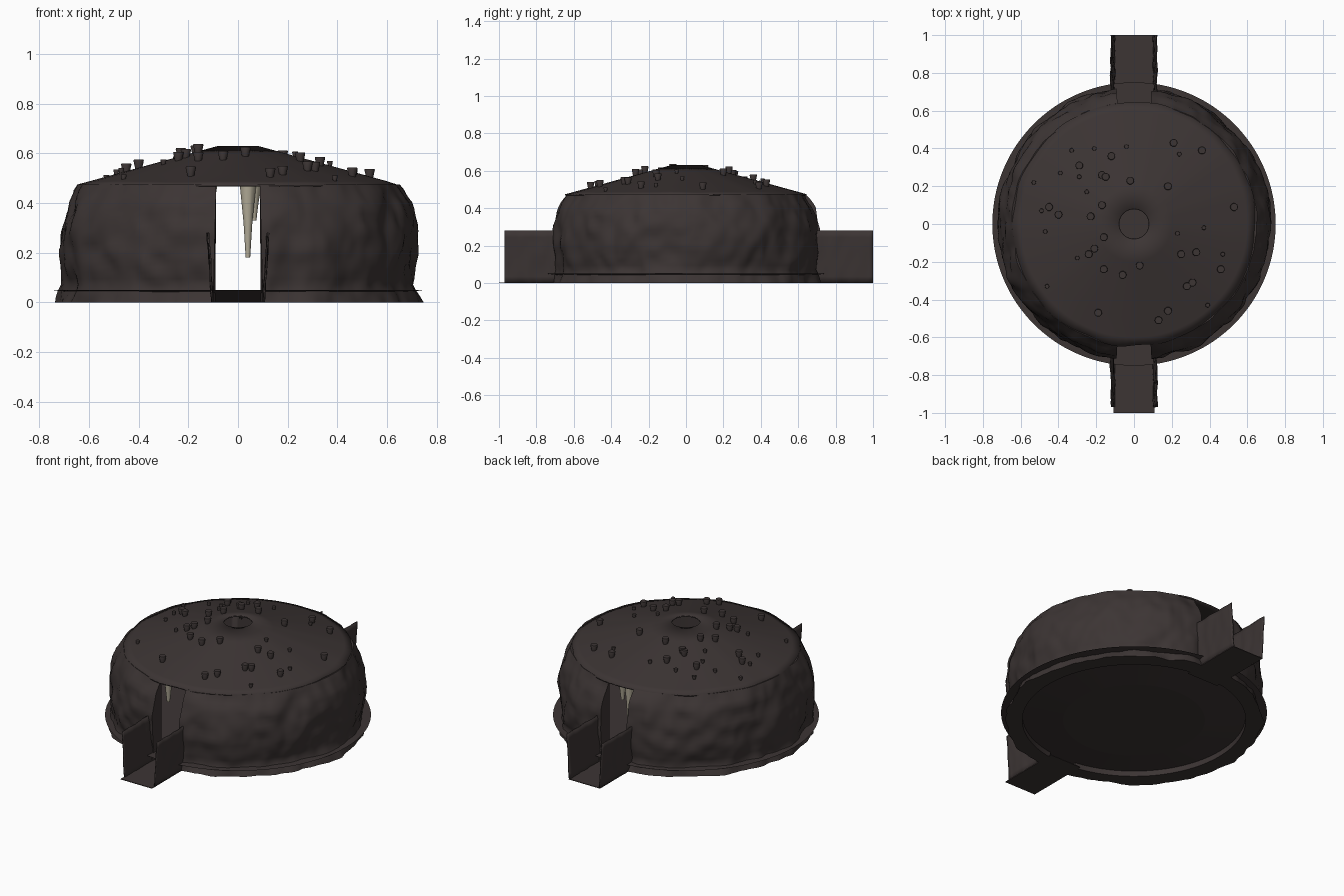
import bpy, bmesh, math
from mathutils import Vector, noise

if "Cube" in bpy.data.objects:
    bpy.data.objects.remove(bpy.data.objects["Cube"])


def material(name, color):
    m = bpy.data.materials.new(name)
    m.use_nodes = True
    m.diffuse_color = (*color, 1)
    m.node_tree.nodes["Principled BSDF"].inputs["Base Color"].default_value = (*color, 1)
    return m


ROCK = material("dark rock", (0.045, 0.035, 0.034))
BONE = material("pale limestone", (0.46, 0.42, 0.32))


def finish(bm, name, mat, smooth=None):
    bmesh.ops.recalc_face_normals(bm, faces=bm.faces)
    mesh = bpy.data.meshes.new(name)
    bm.to_mesh(mesh)
    bm.free()
    mesh.materials.append(mat)
    obj = bpy.data.objects.new(name, mesh)
    bpy.context.collection.objects.link(obj)
    if smooth:
        bpy.ops.object.select_all(action="DESELECT")
        obj.select_set(True)
        bpy.context.view_layer.objects.active = obj
        bpy.ops.object.shade_smooth_by_angle(angle=math.radians(smooth))
    return obj


def grid(bm, rows, cols, point, close_rows=False, close_cols=False):
    """Quad sheet whose vertices come from point(row, col)."""
    v = [[bm.verts.new(point(i, j)) for j in range(cols)] for i in range(rows)]
    for i in range(rows if close_rows else rows - 1):
        for j in range(cols if close_cols else cols - 1):
            a, b = (i + 1) % rows, (j + 1) % cols
            bm.faces.new((v[i][j], v[i][b], v[a][b], v[a][j]))
    return v


def polar(r, a, z):
    return Vector((r * math.cos(a), r * math.sin(a), z))


def lerp_profile(profile, z):
    for (r0, z0), (r1, z1) in zip(profile, profile[1:]):
        if z <= z1:
            return r0 + (r1 - r0) * (z - z0) / (z1 - z0)
    return profile[-1][0]


# Rough cave wall: two arcs with a doorway at the front and the back
OUTER = [(0.725, 0), (0.7, 0.07), (0.72, 0.2), (0.715, 0.3), (0.69, 0.4), (0.645, 0.475)]
LAYERS, SEGMENTS, GAP = 20, 120, 0.145


def wall_half(name, start):
    bm = bmesh.new()

    def point(i, j):
        a = start + GAP + (math.pi - 2 * GAP) * j / (SEGMENTS - 1)
        if i > LAYERS:                       # inner face
            return polar(0.63, a, 0.47 if i == LAYERS + 1 else 0)
        z = 0.475 * i / LAYERS
        r = lerp_profile(OUTER, z)
        p = polar(r, a, z)
        bump = noise.noise(p * 5) * 0.022 + noise.noise(p * 12) * 0.015
        bump += noise.noise(p * 26) * 0.004
        r += bump * (0.6 if i == LAYERS else 1)
        # keep the door jambs straight and parallel
        p = polar(r, a, z)
        if j in (0, SEGMENTS - 1):
            p.x = math.copysign(0.1 - 0.025 * z, p.x)
        return p

    v = grid(bm, LAYERS + 3, SEGMENTS, point, close_rows=True)
    for j in (0, SEGMENTS - 1):
        bm.faces.new([row[j] for row in v])
    finish(bm, name, ROCK, 50)


wall_half("left_cave_wall", -math.pi / 2)
wall_half("right_cave_wall", math.pi / 2)


# Sloped ceiling with faint radial folds and an open smoke hole
def ceiling_height(r):
    return 0.63 - (r - 0.08) * 0.275


bm = bmesh.new()
RADII = [0.08, 0.2, 0.35, 0.5, 0.6, 0.645]


def ceiling_point(i, j):
    a = math.tau * j / 96
    r = RADII[i]
    fold = noise.noise(polar(4, a, 0)) * 0.008 * (r - 0.08)
    rough = noise.noise(polar(r * 7, a, 3)) * 0.012 if i == 5 else 0
    return polar(r + rough, a, ceiling_height(r) + fold)


grid(bm, len(RADII), 96, ceiling_point, close_cols=True)
roof = finish(bm, "cave_ceiling", ROCK, 40)
shell = roof.modifiers.new("thickness", "SOLIDIFY")
shell.thickness = 0.008
shell.offset = -1

# Shallow dished floor slab
bm = bmesh.new()
bmesh.ops.create_cone(bm, cap_ends=True, segments=96, radius1=0.4, radius2=0.75, depth=0.048)
bmesh.ops.translate(bm, verts=bm.verts, vec=(0, 0, 0.026))
finish(bm, "cave_floor", ROCK)


# Open entrance channels: flat floor and two outward-leaning walls
def channel(name, side, wall_end):
    bm = bmesh.new()
    bmesh.ops.create_cube(bm, size=1)
    bmesh.ops.scale(bm, verts=bm.verts, vec=(0.215, 0.4, 0.004))
    bmesh.ops.translate(bm, verts=bm.verts, vec=(0, side * 0.8, 0.002))
    finish(bm, name + "_floor", ROCK)
    for x_side, label in ((1, "left"), (-1, "right")):
        bm = bmesh.new()

        def point(i, j):
            y = 0.66 + (wall_end - 0.66) * j / 16
            z = 0.28 * i / 8
            x = 0.106 + 0.018 * i / 8
            x += noise.noise(Vector((x_side * 3, side * y * 22, z * 9))) * 0.006
            return x_side * x, side * y, z

        grid(bm, 9, 17, point)
        wall = finish(bm, f"{name}_{label}_wall", ROCK, 50)
        wall.modifiers.new("thickness", "SOLIDIFY").thickness = 0.006


channel("front_entrance", -1, 0.97)
channel("back_entrance", 1, 1)


# Hanging stalactites whose blunt roots break through the ceiling
def stalactite(name, x, y, rings, mat, sides=10):
    bm = bmesh.new()
    v = grid(bm, len(rings), sides,
             lambda i, j: polar(rings[i][0], math.tau * j / sides, rings[i][1]) + Vector((x, y, 0)),
             close_cols=True)
    bm.faces.new(v[0])
    bm.faces.new(v[-1])
    finish(bm, name, mat, 40)


# positions in hundredths
LARGE = [(-12, 36), (21, 43), (36, 39), (-29, 31), (-17, 26), (-15, 25), (-2, 23), (18, 20),
         (-17, 10), (-23, 4), (-45, 9), (-40, 5), (53, 9), (-16, -7), (-21, -13), (-24, -16),
         (25, -16), (33, -15), (46, -24), (-16, -24), (3, -22), (-6, -27), (31, -31),
         (28, -33), (18, -46), (13, -51), (-19, -47)]
SMALL = [(-33, 39), (-21, 40), (-4, 41), (24, 37), (-39, 27), (-29, 25), (-25, 17), (-53, 22),
         (-49, 7), (-47, -4), (37, -2), (23, -5), (-30, -18), (47, -16), (-46, -33), (39, -43)]
for label, spots, size in (("large", LARGE, 0.021), ("small", SMALL, 0.012)):
    for n, (px, py) in enumerate(spots):
        x, y = px / 100, py / 100
        z = ceiling_height(math.hypot(x, y))
        rings = [(size * 0.9, z + size * 1.6), (size, z + size * 1.4),
                 (size * 0.6, z - size * 0.4), (size * 0.15, z - size * 3)]
        stalactite(f"{label}_stalactite_{n + 1}", x, y, rings, ROCK)

# Long pale stalactites just inside the doorways
for n, (x, y, tip) in enumerate([(0.04, 0.5, 0.18), (0.065, 0.53, 0.33), (-0.115, -0.52, 0.3)]):
    top = ceiling_height(math.hypot(x, y)) - 0.01
    mid = tip + (top - tip) * 0.45
    stalactite(f"pale_stalactite_{n + 1}", x, y,
               [(0.036, top), (0.018, mid), (0.009, tip)], BONE)
